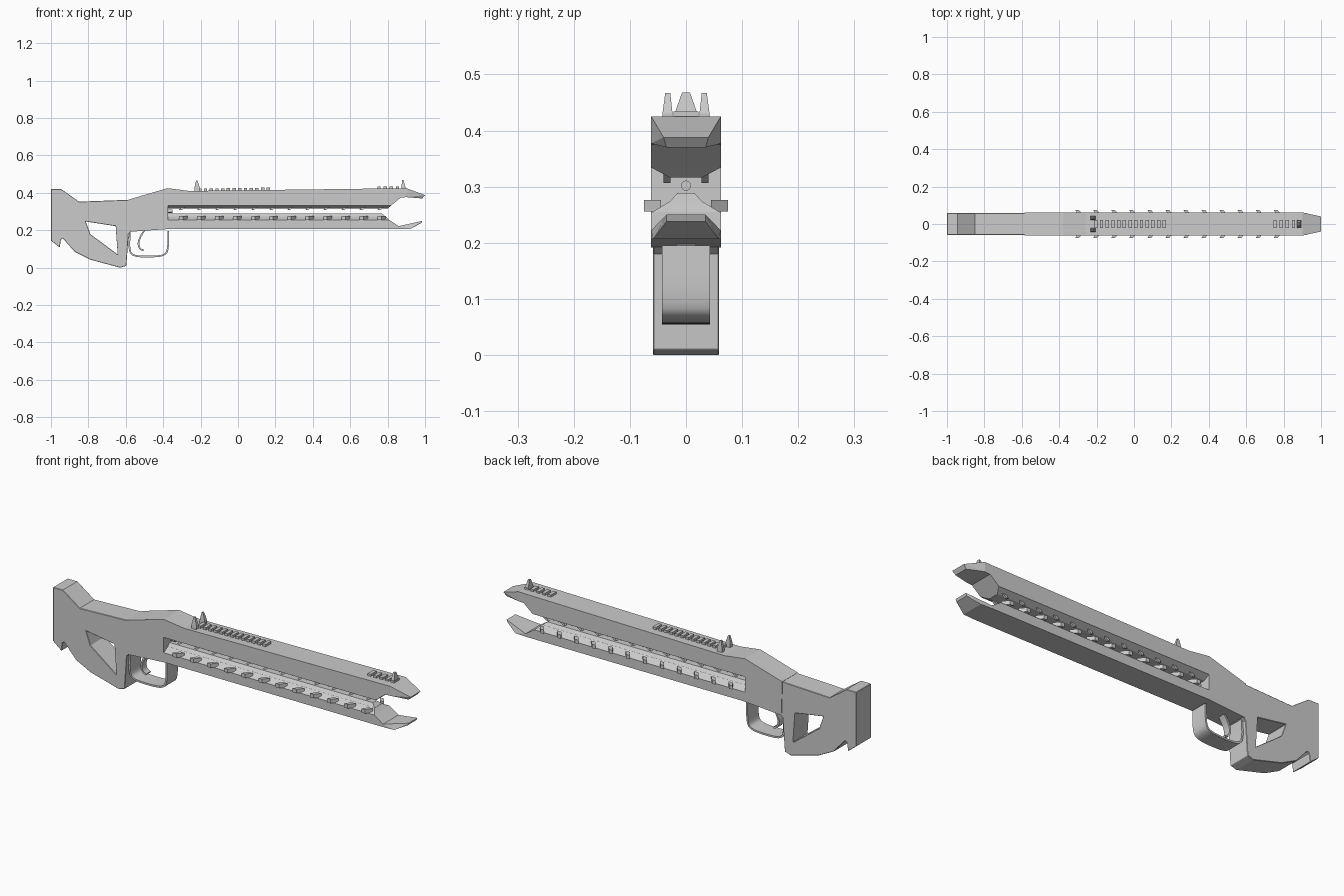
import bpy, bmesh
from math import radians
from mathutils import Vector

if "Cube" in bpy.data.objects:
    bpy.data.objects.remove(bpy.data.objects["Cube"])


def finish(name, bm):
    bmesh.ops.recalc_face_normals(bm, faces=bm.faces)
    me = bpy.data.meshes.new(name)
    bm.to_mesh(me)
    bm.free()
    ob = bpy.data.objects.new(name, me)
    bpy.context.collection.objects.link(ob)
    return ob


def prism(name, pts, hw, bevel=0.0):
    """Extrude an x-z profile symmetrically across y."""
    bm = bmesh.new()
    f = bm.faces.new([bm.verts.new((x, -hw, z)) for x, z in pts])
    r = bmesh.ops.extrude_face_region(bm, geom=[f])
    vs = [v for v in r["geom"] if isinstance(v, bmesh.types.BMVert)]
    bmesh.ops.translate(bm, verts=vs, vec=(0, 2 * hw, 0))
    ob = finish(name, bm)
    if bevel:
        m = ob.modifiers.new("chamfer", "BEVEL")
        m.width, m.segments = bevel, 1
        m.limit_method, m.angle_limit = "ANGLE", radians(50)
    return ob


def hulls(name, groups):
    """One object made of a convex hull for each group of points."""
    bm = bmesh.new()
    for pts in groups:
        vs = [bm.verts.new(p) for p in pts]
        bmesh.ops.convex_hull(bm, input=vs)
    bmesh.ops.dissolve_limit(bm, angle_limit=0.01, verts=bm.verts, edges=bm.edges)
    return finish(name, bm)


def mirrored(pts):
    return [(x, s * y, z) for x, y, z in pts for s in (-1, 1)]


def box(x0, x1, hw, z0, z1):
    return mirrored([(x, hw, z) for x in (x0, x1) for z in (z0, z1)])


def strip(name, path, t, hw, closed):
    """Bent flat band following an x-z path with smoothed corners."""
    p = [Vector(q) for q in path]
    for _ in range(3):
        new = [] if closed else [p[0]]
        for i in range(len(p) if closed else len(p) - 1):
            a, b = p[i], p[(i + 1) % len(p)]
            new += [a.lerp(b, 0.25), a.lerp(b, 0.75)]
        p = new if closed else new + [p[-1]]
    n = len(p)
    bm = bmesh.new()
    rings = []
    for i, q in enumerate(p):
        a = p[(i - 1) % n] if closed else p[max(i - 1, 0)]
        b = p[(i + 1) % n] if closed else p[min(i + 1, n - 1)]
        d = (b - a).normalized()
        nor = Vector((-d.y, d.x)) * t / 2
        rings.append([bm.verts.new((c.x, y, c.y)) for c, y in
                      ((q + nor, -hw), (q + nor, hw), (q - nor, hw), (q - nor, -hw))])
    for i in range(n if closed else n - 1):
        r, s = rings[i], rings[(i + 1) % n]
        for k in range(4):
            bm.faces.new((r[k], r[(k + 1) % 4], s[(k + 1) % 4], s[k]))
    if not closed:
        bm.faces.new(rings[0])
        bm.faces.new(rings[-1])
    ob = finish(name, bm)
    bpy.context.view_layer.objects.active = ob
    ob.select_set(True)
    bpy.ops.object.shade_smooth_by_angle(angle=radians(35))
    ob.select_set(False)
    return ob


# Stock and grip with its window
stock = prism("stock", [
    (-1, .42), (-.945, .42), (-.85, .353), (-.58, .363), (-.5, .375), (-.5, .205),
    (-.57, .193), (-.585, .18), (-.597, .01), (-.63, 0), (-.79, .043), (-.873, .085),
    (-.937, .157), (-.947, .15), (-.953, .108), (-1, .145)], .059)
cut = prism("window_cutter", [(-.814, .247), (-.654, .222), (-.643, .07), (-.79, .18)], .2)
cut.hide_render = True
cut.hide_set(True)
m = stock.modifiers.new("window", "BOOLEAN")
m.object, m.operation, m.solver = cut, "DIFFERENCE", "EXACT"
m = stock.modifiers.new("chamfer", "BEVEL")
m.width, m.segments, m.limit_method, m.angle_limit = .008, 1, "ANGLE", radians(50)

# Receiver with upper and lower barrel arms
prism("receiver_and_arms", [
    (-.585, .364), (-.376, .425), (-.26, .41), (.9, .425), (.9, .377), (.87, .375), (.82, .333),
    (-.375, .333), (-.375, .255), (.81, .255), (.86, .222), (.86, .207), (-.366, .207),
    (-.58, .192)], .062)

# Tapered muzzle tips
hulls("upper_tip", [mirrored([(.9, .062, .425), (.9, .062, .377), (1, .04, .388), (.985, .035, .37)])])
hulls("lower_tip", [mirrored([(.86, .062, .207), (.86, .062, .222), (.92, .058, .207),
                              (.985, .035, .25), (.98, .035, .238)])])

# Sloped inner ridges facing the slot
hulls("upper_ridge", [mirrored([(x, y, z) for x, e in ((-.38, 0), (.82, .02))
                                for x, y, z in ((x, .06, .333), (x - e, .028, .316))])])
hulls("lower_ridge", [
    mirrored([(-.38, .06, .255), (-.38, .03, .273), (.81, .06, .255), (.79, .03, .273)]),
    mirrored([(-.38, .03, .272), (-.38, .015, .289), (.79, .03, .272), (.77, .015, .289)])])

# Swept fins along both arms
side, inner = [], []
for i in range(12):
    x = -.315 + .0965 * i
    for s in (-1, 1):
        side.append([(x + a, s * y, z + b) for a, y in ((.0, .075), (.02, .075), (.02, .045), (.045, .045))
                     for z, b in ((.256, 0), (.276, 0))])
        inner.append([(x + a, s * y, z) for y in (.028, .04)
                      for a, z in ((0, .309), (.012, .307), (.02, .33), (.045, .33))])
hulls("side_fins", side)
hulls("inner_fins", inner)

# Emitter stub at the back of the slot
bpy.ops.mesh.primitive_cylinder_add(vertices=16, radius=.009, depth=.03,
                                    location=(-.365, 0, .302), rotation=(0, radians(90), 0))
bpy.context.object.name = "emitter"
bpy.context.object.select_set(False)

# Toothed sight rails
hulls("rear_rail", [box(-.213 + .0305 * i, -.195 + .0305 * i, .022, .405, .423 + .0004 * i)
                    for i in range(13)])
hulls("front_rail", [box(.745 + .033 * i, .763 + .033 * i, .022, .415, .434) for i in range(5)])

# Rear sight posts and front sight blade
hulls("rear_sight", [
    [(x, s * y, z) for x, y, z in
     [(-.232, .022, .405), (-.232, .044, .405), (-.205, .022, .405), (-.205, .044, .405),
      (-.232, .024, .43), (-.232, .042, .43), (-.205, .024, .43), (-.205, .042, .43),
      (-.224, .028, .467), (-.224, .037, .467), (-.217, .028, .467), (-.217, .037, .467)]]
    for s in (-1, 1)])
hulls("front_sight", [mirrored([(.872, .024, .42), (.895, .024, .42),
                                (.878, .007, .468), (.886, .007, .468)])])

# Trigger guard band and trigger
strip("trigger_guard", [(-.578, .195), (-.583, .1), (-.565, .062), (-.47, .058), (-.39, .065),
                        (-.373, .1), (-.373, .195)], .009, .043, False)
strip("trigger", [(-.5, .2), (-.52, .17), (-.535, .13), (-.525, .1), (-.505, .092)], .009, .018, False)
